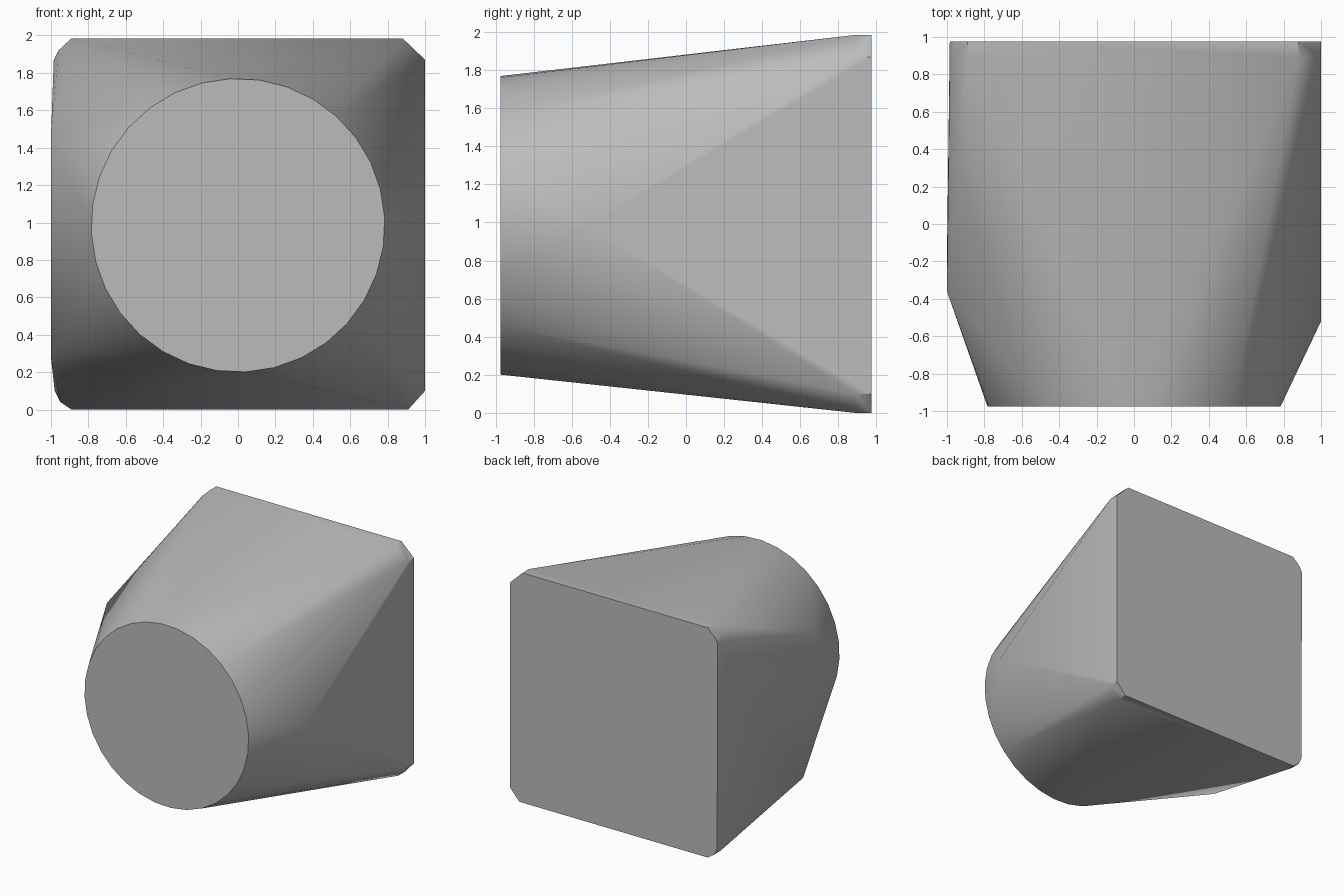
import bpy, bmesh, math

cube = bpy.data.objects.get("Cube")
if cube:
    bpy.data.objects.remove(cube, do_unlink=True)

# Neutral grey finish
grey = bpy.data.materials.new("light_grey")
grey.use_nodes = True
colour = (0.5, 0.5, 0.5, 1)
grey.diffuse_color = colour
grey.node_tree.nodes["Principled BSDF"].inputs["Base Color"].default_value = colour

# Round front face
SIDES, RADIUS, CENTRE_Z = 32, 0.785, 0.985
points = []
for i in range(SIDES):
    a = math.tau * i / SIDES + math.radians(3)
    points.append((RADIUS * math.cos(a), -0.975, CENTRE_Z + RADIUS * math.sin(a)))

# Square back plate with clipped corners, as (x, z)
plate = [(0.88, 1.985), (1, 1.87), (1, 0.1), (0.91, 0), (-0.89, 0), (-0.95, 0.04),
         (-0.98, 0.1), (-0.985, 1.87), (-0.96, 1.92), (-0.89, 1.985)]
points += [(x, y, z) for y in (0.89, 0.975) for x, z in plate]

# Forward tips of the two flat side faces
points += [(1, -0.52, 0.98), (-1, -0.36, 1.46), (-1, -0.17, 0.28)]

# Skin everything into one tapered body
bm = bmesh.new()
for p in points:
    bm.verts.new(p)
bmesh.ops.convex_hull(bm, input=bm.verts)
bmesh.ops.dissolve_limit(bm, angle_limit=math.radians(0.5), verts=bm.verts, edges=bm.edges)
bmesh.ops.recalc_face_normals(bm, faces=bm.faces)
mesh = bpy.data.meshes.new("tapered_body")
bm.to_mesh(mesh)
bm.free()
mesh.materials.append(grey)
body = bpy.data.objects.new("tapered_body", mesh)
bpy.context.collection.objects.link(body)

# Smooth the taper, keep the rims crisp
bpy.context.view_layer.objects.active = body
body.select_set(True)
bpy.ops.object.shade_smooth_by_angle(angle=math.radians(30))
